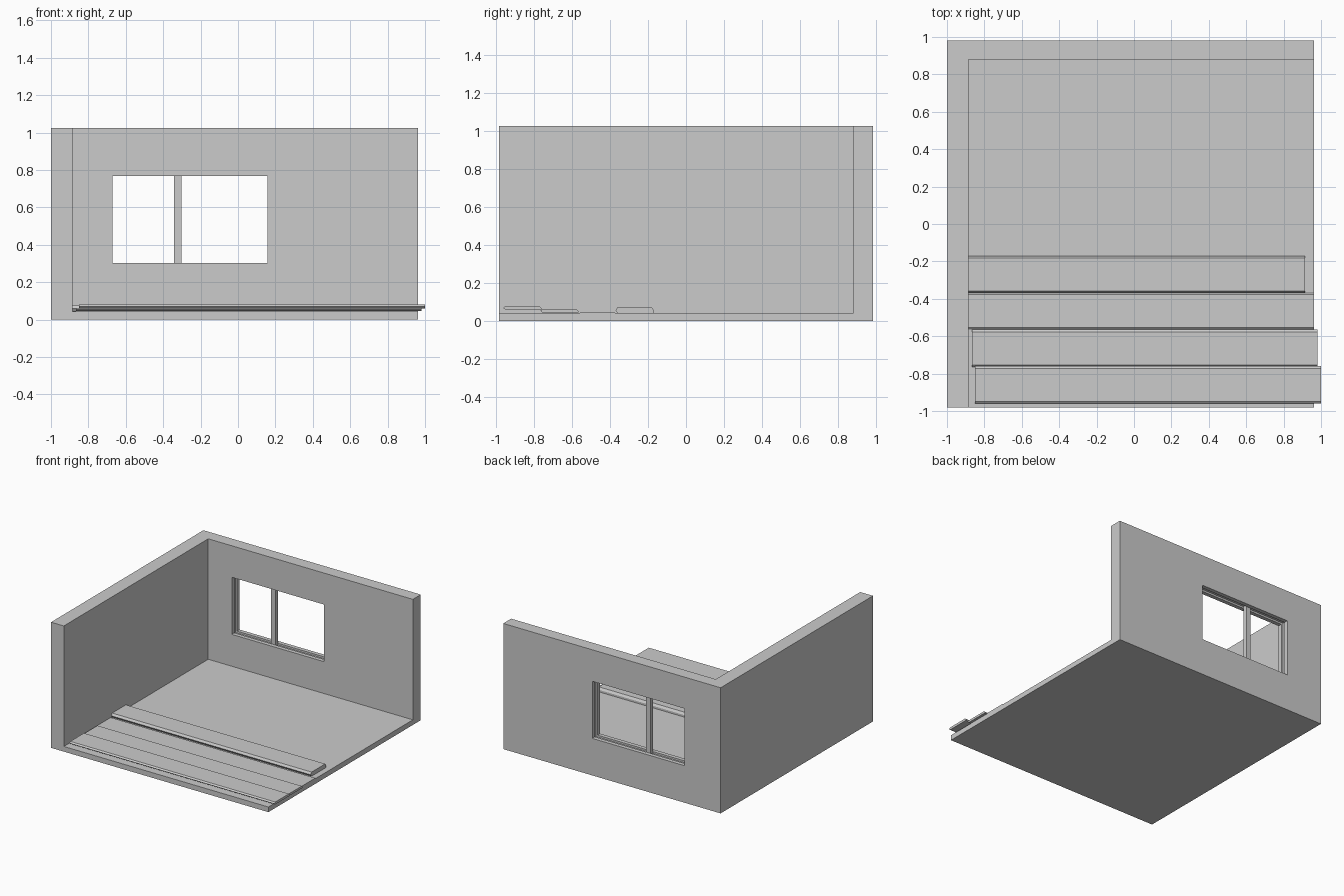
import bpy, bmesh
from mathutils import Vector

if "Cube" in bpy.data.objects:
    bpy.data.objects.remove(bpy.data.objects["Cube"])


def box(name, lo, hi):
    """Axis-aligned box between two corners."""
    lo, hi = Vector(lo), Vector(hi)
    bm = bmesh.new()
    bmesh.ops.create_cube(bm, size=1)
    for v in bm.verts:
        v.co = Vector(((lo[i] + hi[i]) / 2 + v.co[i] * (hi[i] - lo[i]) for i in range(3)))
    return link(name, bm)


def link(name, bm):
    bmesh.ops.recalc_face_normals(bm, faces=bm.faces)
    me = bpy.data.meshes.new(name)
    bm.to_mesh(me)
    bm.free()
    ob = bpy.data.objects.new(name, me)
    bpy.context.collection.objects.link(ob)
    return ob


def cut(target, name, lo, hi):
    """Subtract a box from the target."""
    cutter = box(name, lo, hi)
    cutter.hide_render = True
    cutter.display_type = 'WIRE'
    mod = target.modifiers.new(name, 'BOOLEAN')
    mod.operation = 'DIFFERENCE'
    mod.solver = 'EXACT'
    mod.object = cutter
    bpy.context.view_layer.objects.active = target
    bpy.ops.object.modifier_apply(modifier=name)
    bpy.data.objects.remove(cutter)


def plank(name, x0, x1, y0, y1, z0, z1):
    """Floor board: chamfered front and back edges, extruded along x."""
    c, m = 0.012, z0 + (z1 - z0) * 0.5
    profile = [(y0 + c, z0), (y0, m), (y0 + c, z1),
               (y1 - c, z1), (y1, m), (y1, z0)]
    bm = bmesh.new()
    face = bm.faces.new([bm.verts.new((x0, y, z)) for y, z in profile])
    ext = bmesh.ops.extrude_face_region(bm, geom=[face])
    verts = [g for g in ext['geom'] if isinstance(g, bmesh.types.BMVert)]
    bmesh.ops.translate(bm, verts=verts, vec=(x1 - x0, 0, 0))
    return link(name, bm)


# Room shell: floor slab, left wall and back wall in one piece
room = box("room_shell", (-1, -0.982, 0), (0.962, 0.982, 1.025))
cut(room, "interior", (-0.885, -1.2, 0.042), (1.2, 0.88, 1.3))

# Window opening and the track groove around it
wx0, wx1, wz0, wz1 = -0.672, 0.158, 0.302, 0.768
cut(room, "window_opening", (wx0, 0.7, wz0), (wx1, 1.2, wz1))
g = 0.015
cut(room, "window_track", (wx0 - g, 0.913, wz0 - g), (wx1 + g, 0.949, wz1 + g))

# Window post standing in the track
box("window_post", (-0.342, 0.913, wz0 - g), (-0.302, 0.949, wz1 + g))

# Loose floor boards: x range, y range, z range
boards = [
    (-0.85, 1.0, -0.96, -0.76, 0.060, 0.080),
    (-0.865, 0.98, -0.765, -0.565, 0.045, 0.063),
    (-0.885, 0.962, -0.565, -0.365, 0.030, 0.047),
    (-0.885, 0.915, -0.37, -0.17, 0.041, 0.076),
]
for i, b in enumerate(boards):
    plank(f"floor_board_{i + 1}", *b)
